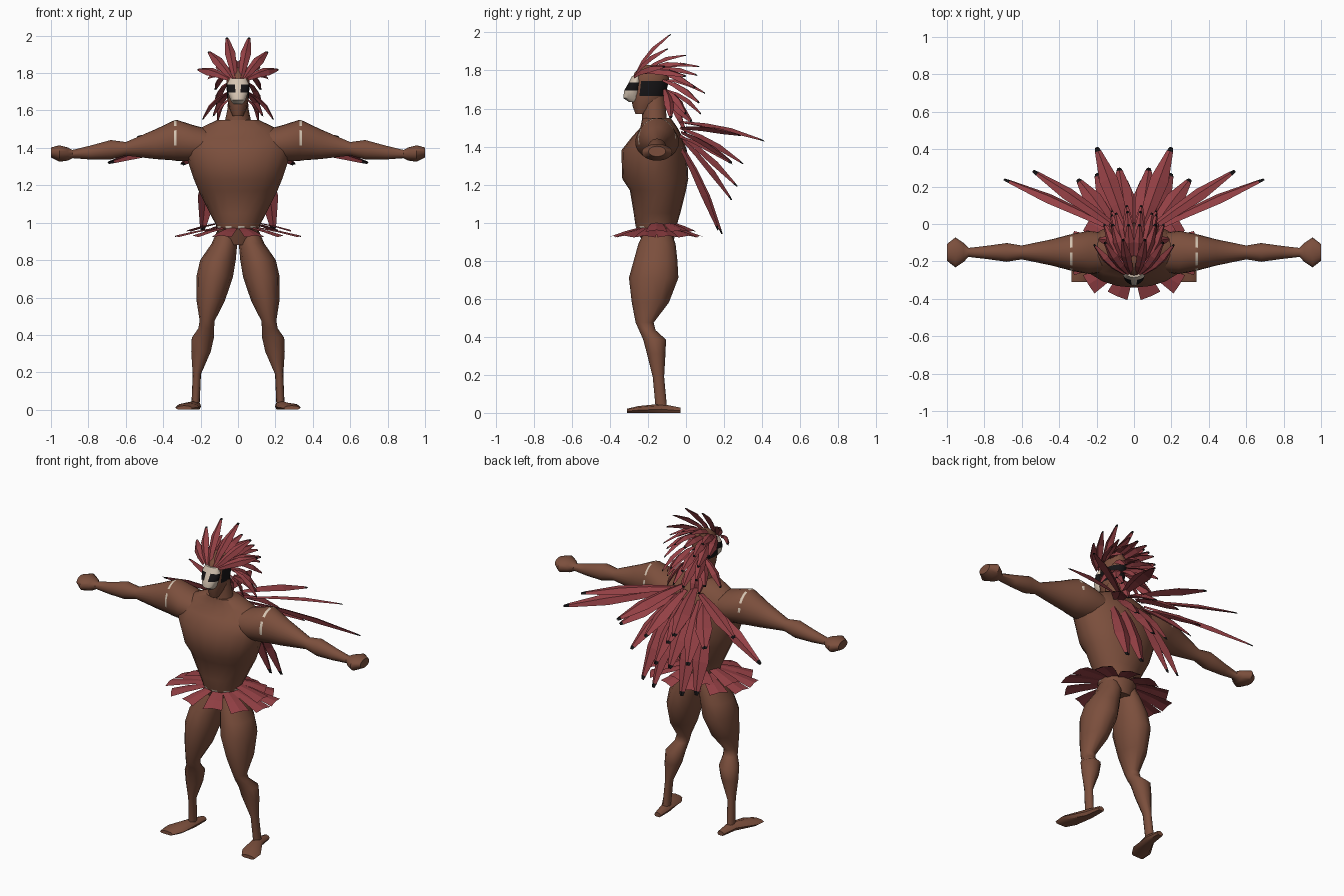
import bpy, bmesh, math
from mathutils import Vector as V

if "Cube" in bpy.data.objects:
    bpy.data.objects.remove(bpy.data.objects["Cube"])


def material(name, col):
    m = bpy.data.materials.new(name)
    m.diffuse_color = (*col, 1)
    m.use_nodes = True
    m.node_tree.nodes["Principled BSDF"].inputs["Base Color"].default_value = m.diffuse_color
    return m


SKIN = material("brown skin", (0.20, 0.078, 0.046))
RED = material("red feather", (0.30, 0.052, 0.06))
BLACK = material("black", (0.008, 0.007, 0.008))
CREAM = material("cream paint", (0.66, 0.55, 0.44))


def finish(bm, name, mats, smooth):
    me = bpy.data.meshes.new(name)
    bm.to_mesh(me)
    bm.free()
    ob = bpy.data.objects.new(name, me)
    bpy.context.collection.objects.link(ob)
    for m in mats:
        me.materials.append(m)
    if smooth:
        bpy.context.view_layer.objects.active = ob
        ob.select_set(True)
        bpy.ops.object.shade_smooth_by_angle(angle=math.radians(smooth))
        ob.select_set(False)
    return ob


def ring(c, u, v, n=12):
    angles = [2 * math.pi * i / n for i in range(n)]
    return [V(c) + V(u) * math.cos(a) + V(v) * math.sin(a) for a in angles]


def loft(name, rings, mats=(SKIN,), rule=None, smooth=50):
    """Skin a list of rings; rule(ring index, side index, face centre) gives the material slot."""
    bm = bmesh.new()
    vs = [[bm.verts.new(p) for p in r] for r in rings]
    n = len(vs[0])
    for k in range(len(vs) - 1):
        for i in range(n):
            j = (i + 1) % n
            f = bm.faces.new((vs[k][i], vs[k][j], vs[k + 1][j], vs[k + 1][i]))
            if rule:
                f.material_index = rule(k, i, f.calc_center_median())
    bm.faces.new(vs[0][::-1])
    bm.faces.new(vs[-1])
    bmesh.ops.recalc_face_normals(bm, faces=bm.faces)
    return finish(bm, name, mats, smooth)


def zring(z, w, front, back, x=0, n=12):
    return ring((x, (front + back) / 2, z), (w, 0, 0), (0, (back - front) / 2, 0), n)


# Torso, with a dotted cream belt line at the waist
torso = [(.88, .09, -.22, -.07), (.968, .115, -.26, -.05), (.982, .115, -.265, -.05),
         (1.05, .15, -.275, -.03), (1.17, .21, -.295, 0), (1.23, .235, -.335, .012),
         (1.38, .285, -.34, .005), (1.45, .28, -.285, -.02), (1.50, .215, -.24, -.045),
         (1.55, .11, -.23, -.08)]
loft("torso", [zring(*r, n=20) for r in torso], (SKIN, CREAM),
     lambda k, i, c: int(k == 1 and c.y < -.15 and i % 2))

# Neck and head, black hair at the temples
loft("neck", [zring(1.52, .075, -.23, -.10), zring(1.66, .045, -.23, -.11)])
head = [(1.57, .028, -.265, -.21), (1.61, .045, -.28, -.15), (1.665, .058, -.29, -.11),
        (1.745, .062, -.285, -.09), (1.79, .06, -.27, -.09), (1.83, .035, -.22, -.11)]
loft("head", [zring(*r) for r in head], (SKIN, BLACK),
     lambda k, i, c: int(k == 2 and c.y > -.24))

# Painted mask with two dark eye patches
mask = [(1.635, .025, -.30), (1.655, .040, -.33), (1.695, .054, -.325), (1.738, .06, -.30), (1.77, .045, -.285)]
loft("face_mask", [zring(*r, -.235, n=24) for r in mask], (CREAM, BLACK),
     lambda k, i, c: int(k == 2 and abs(c.x) > .01), smooth=30)

# Limbs. Arm: x, z, half depth, half height. Leg: z, half width, front, back, x. Foot: x, y, half width, height
arm = [(.12, 1.41, .10, .08), (.24, 1.425, .115, .097), (.328, 1.44, .10, .11), (.342, 1.44, .096, .107),
       (.44, 1.42, .07, .08), (.60, 1.395, .037, .036), (.68, 1.39, .05, .052), (.79, 1.375, .035, .037),
       (.885, 1.367, .024, .022), (.91, 1.367, .05, .035), (.955, 1.37, .08, .044), (1, 1.375, .045, .027)]
leg = [(.95, .05, -.22, -.08, .065), (.89, .068, -.25, -.055, .072), (.80, .095, -.275, -.045, .107),
       (.71, .098, -.30, -.04, .125), (.58, .075, -.285, -.09, .146), (.475, .04, -.265, -.17, .165),
       (.435, .042, -.247, -.16, .17), (.385, .059, -.225, -.105, .188), (.31, .052, -.205, -.108, .198),
       (.19, .022, -.175, -.115, .22), (.03, .022, -.16, -.10, .227)]
foot = [(.222, -.03, .022, .028), (.23, -.13, .033, .048), (.27, -.25, .064, .036), (.288, -.31, .045, .022)]
for s, side in ((1, "left"), (-1, "right")):
    # The shoulder carries a ragged paint band
    loft(side + "_arm", [ring((s * x, -.152, z), (0, a, 0), (0, 0, b), 24) for x, z, a, b in arm],
         (SKIN, CREAM), lambda k, i, c: int(k == 2 and i % 4 != 1 and i < 13))
    loft(side + "_leg", [zring(*r[:4], x=s * r[4]) for r in leg])
    loft(side + "_foot", [[V((p.x, p.y, max(p.z, 0))) for p in
                           ring((s * x, y, h * .4), (w, 0, 0), (0, 0, h * .6), 8)] for x, y, w, h in foot])


def feathers(name, items, profile, fold):
    """Blades folded along a ridge: root, tip, width, facing normal, bend; the very tip is black."""
    bm = bmesh.new()
    for a, b, width, n, bend in items:
        across = (b - a).cross(n).normalized()
        n = across.cross(b - a).normalized()
        rows = []
        for t, w in profile:
            p = a.lerp(b, t) + n * bend * 4 * t * (1 - t)
            rows.append([bm.verts.new(p + width * w * (across * q / 2 + n * fold * (.5 - abs(q))))
                         for q in (-1, 0, 1)])
        for k in range(len(rows) - 1):
            for q in (0, 1):
                f = bm.faces.new((rows[k][q], rows[k][q + 1], rows[k + 1][q + 1], rows[k + 1][q]))
                f.material_index = int(profile[k][0] > .9)
    return finish(bm, name, (RED, BLACK), 0)


BLADE = ((0, .4), (.3, .8), (.6, 1), (.95, .35), (1, .2))

# Feather crest and hair, rows from brow to nape: root y, root z, inner tip, outer tip, feathers per side
rows = [(-.27, 1.77, (.06, -.08, 1.99), (.215, -.11, 1.82), 3),
        (-.23, 1.79, (.03, 0, 1.88), (.16, 0, 1.77), 3),
        (-.17, 1.80, (.035, .07, 1.82), (.12, .05, 1.71), 3),
        (-.12, 1.75, (.04, .10, 1.68), (.12, .07, 1.63), 2),
        (-.11, 1.70, (.035, .08, 1.57), (.19, -.08, 1.55), 3),
        (-.11, 1.66, (.04, 0, 1.47), (.11, .03, 1.53), 2)]
crest = []
for y, z, inner, outer, count in rows:
    for i in range(count):
        u = i / (count - 1)
        for s in (1, -1):
            flip = V((s, 1, 1))
            root = V((.015 + .035 * u, y, z)) * flip
            tip = (V(inner).lerp(V(outer), u) + V((.08, 0, .04)) * u * (1 - u)) * flip
            crest.append((root, tip, .056, (root + tip) / 2 - V((0, -.13, 1.65)), .022))
feathers("feather_crest", crest, BLADE, .3)

# Feather cape on the upper back: tip, then root x and z; the outermost blades stand on edge
tips = [(.695, .24, 1.32, .10, 1.48), (.54, .285, 1.46, .08, 1.50), (.20, .41, 1.43, .04, 1.53),
        (.30, .24, 1.31, .10, 1.45), (.08, .30, 1.31, .03, 1.50), (.20, .27, 1.19, .08, 1.46),
        (.05, .24, 1.12, .03, 1.45), (.19, .17, .96, .13, 1.40), (.10, .19, .94, .06, 1.42)]
cape = [(V((s * rx, -.03, rz)), V((s * x, y, z)), .075 if x > .5 else .10,
         V((s * .1, .8 if x > .6 else .5, .6 if x > .6 else .8)), .015)
        for x, y, z, rx, rz in tips for s in (1, -1)]
feathers("feather_cape", cape, BLADE, .25)

# Skirt of blunt feathers round the waist, with a shorter upper layer at the back
skirt = []
for count, z, drop, k in ((12, .975, .055, 1), (9, 1.0, .05, .82)):
    for i in range(count):
        t = 2 * math.pi * (i + .5 * (k == 1)) / count
        c, q = math.cos(t), math.sin(t)
        if k == 1 or q > -.1:
            skirt.append((V((.10 * c, -.155 + .085 * q, z)),
                          V((.37 * k * c, -.155 + .255 * k * q, z - drop)), .115, V((0, 0, 1)), .004))
feathers("feather_skirt", skirt, ((0, .5), (.5, .8), (.9, 1)), .08)
